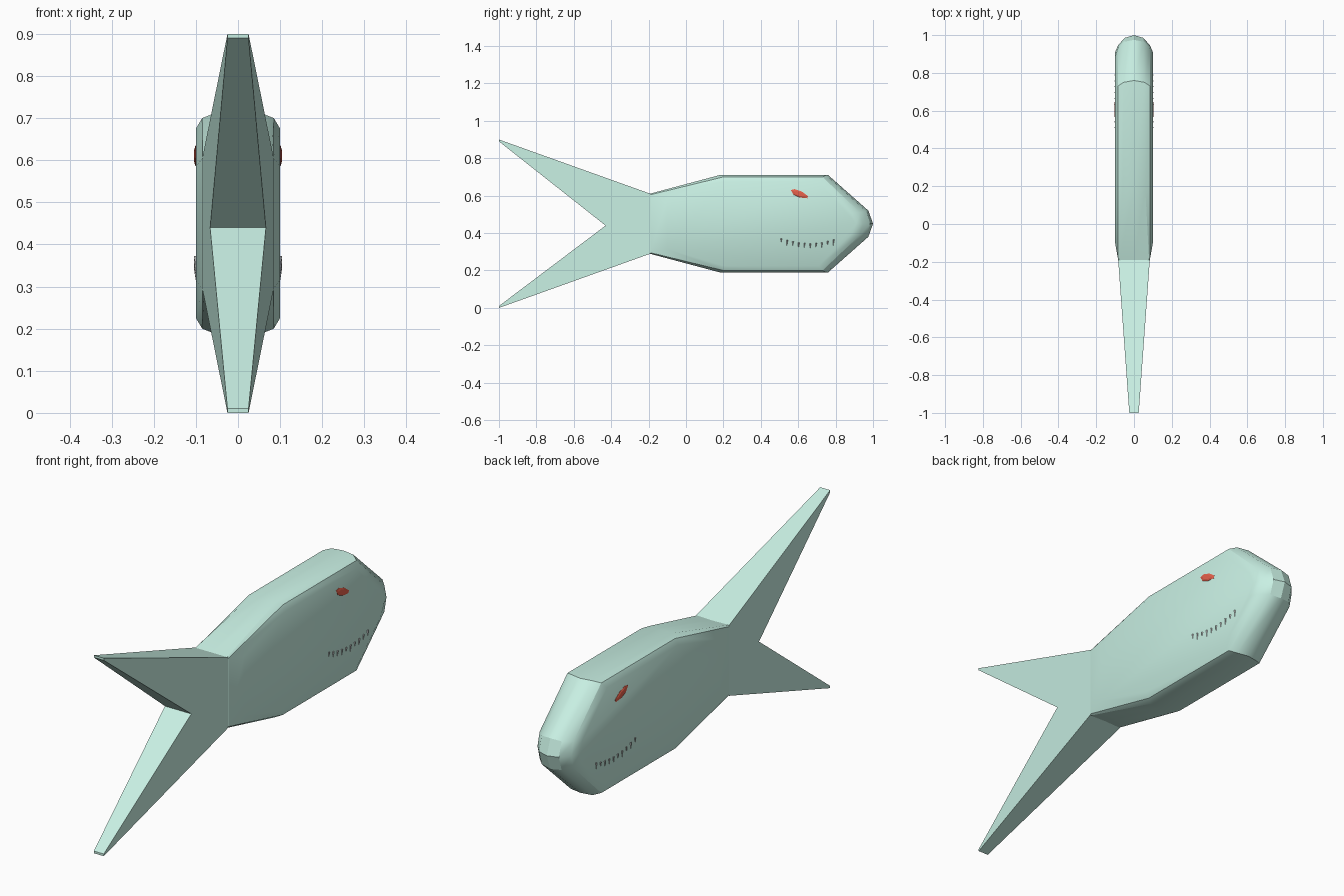
import bpy, bmesh, math

if "Cube" in bpy.data.objects:
    bpy.data.objects.remove(bpy.data.objects["Cube"])


def material(name, rgb):
    m = bpy.data.materials.new(name)
    m.diffuse_color = (*rgb, 1)
    m.use_nodes = True
    m.node_tree.nodes["Principled BSDF"].inputs["Base Color"].default_value = m.diffuse_color
    return m


def finish(bm, name, mat=None, smooth=False):
    bmesh.ops.recalc_face_normals(bm, faces=bm.faces)
    me = bpy.data.meshes.new(name)
    bm.to_mesh(me)
    bm.free()
    ob = bpy.data.objects.new(name, me)
    bpy.context.collection.objects.link(ob)
    if mat:
        me.materials.append(mat)
    if smooth:
        bpy.ops.object.select_all(action='DESELECT')
        ob.select_set(True)
        bpy.context.view_layer.objects.active = ob
        bpy.ops.object.shade_smooth_by_angle(angle=math.radians(28))
    return ob


def loft(bm, rings, caps=True):
    loops = [[bm.verts.new(p) for p in r] for r in rings]
    n = len(loops[0])
    for a, b in zip(loops, loops[1:]):
        for i in range(n):
            j = (i + 1) % n
            bm.faces.new((a[i], a[j], b[j], b[i]))
    if caps:
        bm.faces.new(loops[0])
        bm.faces.new(loops[-1])


def outline(upper):
    # mirror the upper half of a side outline about the mid height; last point is the nose
    return upper + [(x, y, 0.9 - z) for x, y, z in reversed(upper[:-1])]


mint = material("mint", (0.58, 0.87, 0.77))
red = material("red", (0.80, 0.12, 0.07))

# Body: outlines stepping outward from the middle to the flat flank
half = [
    [(0, -.19, .61), (0, .18, .71), (0, .76, .71), (0, .975, .52), (0, 1.0, .45)],
    [(.08, -.195, .61), (.06, .18, .71), (.055, .75, .71), (.05, .965, .515), (.05, .985, .45)],
    [(.084, -.19, .605), (.085, .20, .70), (.085, .73, .70), (.085, .93, .51), (.085, .945, .45)],
    [(.1, -.10, .585), (.1, .20, .675), (.1, .71, .675), (.1, .885, .505), (.1, .91, .45)],
]
right = [outline(h) for h in half]
left = [[(-x, y, z) for x, y, z in r] for r in reversed(right[1:])]
bm = bmesh.new()
loft(bm, left + right)
finish(bm, "body", mint, True)

# Forked tail, tapering in thickness towards the tips
profile = [(-.19, .61), (-1, .9), (-1, .89), (-.43, .44), (-1, .01), (-1, 0), (-.19, .29)]
bm = bmesh.new()
loft(bm, [[(s * (.025 + .0725 * (y + 1)), y, z) for y, z in profile] for s in (-1, 1)])
finish(bm, "tail", mint)

# Slanted eyes, slightly domed, on both flanks
eye = [(.56, .63), (.58, .635), (.62, .622), (.652, .598), (.65, .586), (.61, .59), (.575, .605)]
cy, cz = .605, .61
for s, side in ((-1, "left"), (1, "right")):
    bm = bmesh.new()
    loft(bm, [[(s * x, cy + k * (y - cy), cz + k * (z - cz)) for y, z in eye]
              for x, k in ((.098, 1), (.101, 1), (.104, .6))])
    finish(bm, "eye_" + side, red)

# Row of small pointed teeth along the curved mouth line
for s, side in ((-1, "left"), (1, "right")):
    bm = bmesh.new()
    for i in range(10):
        y = .51 + i * .031
        z = .345 + 1.2 * (y - .66) ** 2
        h = .032 if i % 2 else .024
        base = [(s * .098, y - .006, z), (s * .105, y, z), (s * .098, y + .006, z)]
        vs = [bm.verts.new(p) for p in base]
        tip = bm.verts.new((s * .1, y - .002, z - h))
        bm.faces.new(vs)
        for k in range(3):
            bm.faces.new((vs[k], vs[(k + 1) % 3], tip))
    finish(bm, "teeth_" + side)
